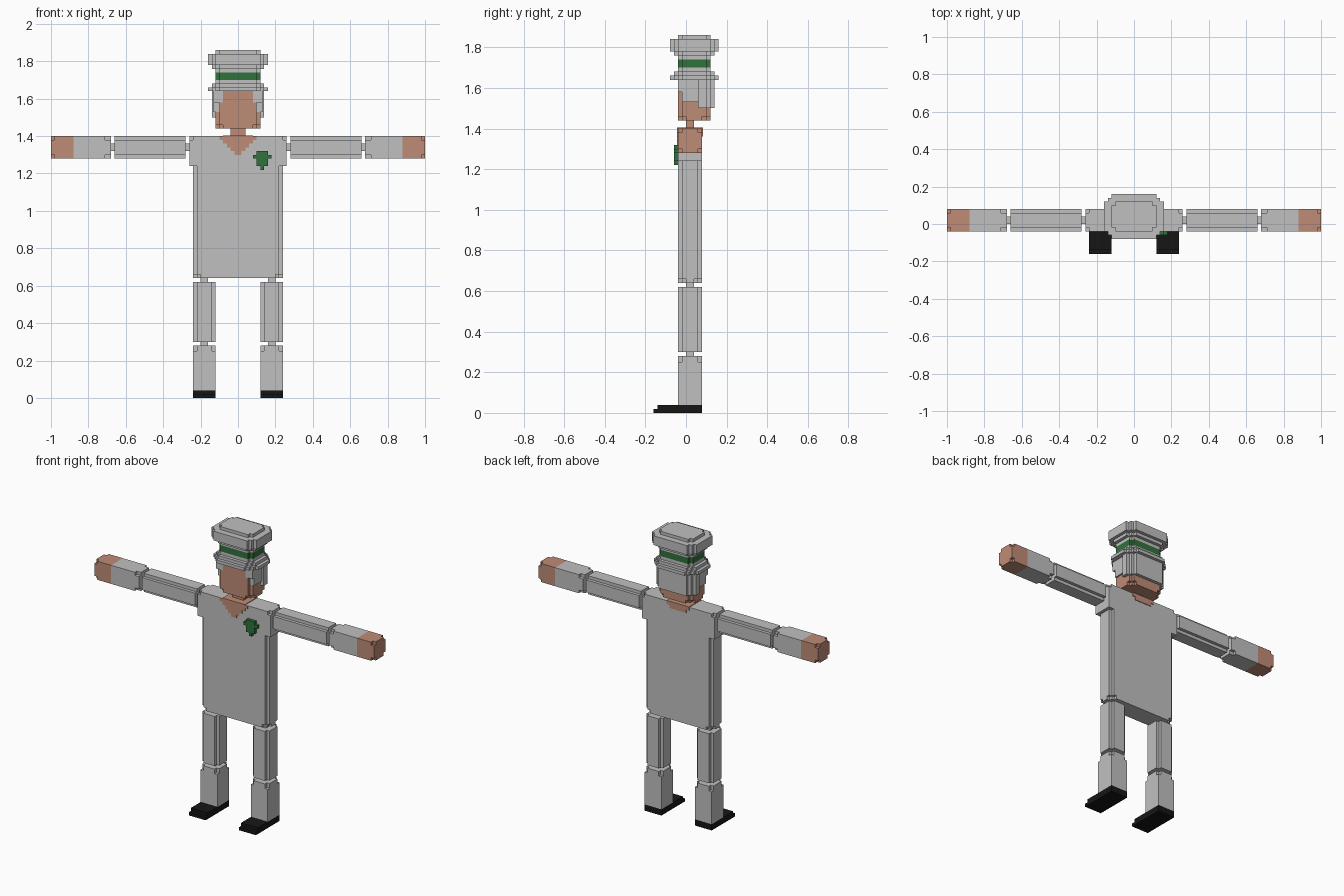
import bpy, bmesh

if "Cube" in bpy.data.objects:
    bpy.data.objects.remove(bpy.data.objects["Cube"])

STEP = 0.02  # size of one block


def material(name, rgb):
    m = bpy.data.materials.new(name)
    m.diffuse_color = (*rgb, 1)
    m.use_nodes = True
    m.node_tree.nodes["Principled BSDF"].inputs["Base Color"].default_value = m.diffuse_color
    return m


CLOTH = material("grey_cloth", (0.53, 0.53, 0.53))
SKIN = material("skin", (0.52, 0.26, 0.18))
GREEN = material("green", (0.03, 0.17, 0.045))
BLACK = material("black", (0.008, 0.008, 0.008))


def outline(a0, a1, b0, b1, n):
    """Rectangle whose corners are cut by n stair steps."""
    pts = []
    for sa, sb in ((1, 1), (-1, 1), (-1, -1), (1, -1)):
        a, b = (a1 if sa > 0 else a0), (b1 if sb > 0 else b0)
        corner = []
        for k in range(n + 1):
            corner.append((a - sa * k * STEP, b - sb * (n - k) * STEP))
            if k < n:
                corner.append((a - sa * (k + 1) * STEP, b - sb * (n - k) * STEP))
        pts += corner if sa * sb > 0 else corner[::-1]
    return pts


def stack(name, layers, axis="z", mirror=False):
    """Layers: (start, end, a0, a1, b0, b1, corner steps, material)."""
    bm = bmesh.new()
    mats = []
    for t0, t1, a0, a1, b0, b1, n, mat in layers:
        if mat not in mats:
            mats.append(mat)
        pts = outline(a0, a1, b0, b1, n)
        rings = []
        for t in (t0, t1):
            rings.append([bm.verts.new((a, b, t) if axis == "z" else (t, a, b))
                          for a, b in pts])
        low, high = rings
        faces = [bm.faces.new(low[::-1]), bm.faces.new(high)]
        for i in range(len(pts)):
            j = (i + 1) % len(pts)
            faces.append(bm.faces.new((low[i], low[j], high[j], high[i])))
        for f in faces:
            f.material_index = mats.index(mat)
    mesh = bpy.data.meshes.new(name)
    bm.to_mesh(mesh)
    bm.free()
    for m in mats:
        mesh.materials.append(m)
    ob = bpy.data.objects.new(name, mesh)
    bpy.context.collection.objects.link(ob)
    if mirror:
        ob.modifiers.new("mirror", "MIRROR").use_mirror_merge = False
    return ob


F, B = -0.04, 0.08  # front and back of body

# legs and shoes
stack("shoe", [(0, 0.02, 0.12, 0.24, -0.16, B, 0, BLACK),
               (0.02, 0.04, 0.12, 0.24, -0.14, B, 0, BLACK)], mirror=True)
stack("lower_leg", [(0.04, 0.25, 0.12, 0.24, F, B, 0, CLOTH),
                    (0.25, 0.28, 0.12, 0.24, F, B, 1, CLOTH)], mirror=True)
stack("upper_leg", [(0.30, 0.62, 0.12, 0.24, F, B, 1, CLOTH)], mirror=True)
stack("leg_joints", [(0.28, 0.30, 0.16, 0.20, 0, 0.04, 0, CLOTH),
                     (0.62, 0.64, 0.16, 0.20, 0, 0.04, 0, CLOTH)], mirror=True)

# torso with wider shoulders
stack("torso", [(0.64, 0.66, -0.24, 0.24, F, B, 2, CLOTH),
                (0.66, 1.24, -0.24, 0.24, F, B, 1, CLOTH),
                (1.24, 1.38, -0.26, 0.26, F, B, 0, CLOTH),
                (1.38, 1.40, -0.26, 0.26, F, B, 1, CLOTH)])

# stepped neckline plates, front, back and top
T = 0.004
collar = [(1.38 - i * STEP, 1.40 - i * STEP, -0.10 + i * STEP, 0.10 - i * STEP,
           F - T, F + T, 0, SKIN) for i in range(5)]
collar += [(1.38 - i * STEP, 1.40 - i * STEP, -0.08 + i * STEP, 0.08 - i * STEP,
            B - T, B + T, 0, SKIN) for i in range(2)]
collar.append((1.398, 1.40 + T, -0.08, 0.08, F - T, B + T, 0, SKIN))
stack("neckline", collar)

# chest emblem
stack("emblem", [(z0, z1, 0.13 - w, 0.13 + w, -0.06, F, 0, GREEN)
                 for z0, z1, w in ((1.22, 1.24, 0.01), (1.24, 1.28, 0.03),
                                   (1.28, 1.30, 0.05), (1.30, 1.32, 0.03))])

# arms and hands, extruded along x
stack("upper_arm", [(0.28, 0.66, F, B, 1.28, 1.40, 1, CLOTH)], "x", True)
stack("lower_arm", [(0.68, 0.71, F, B, 1.28, 1.40, 1, CLOTH),
                    (0.71, 0.88, F, B, 1.28, 1.40, 0, CLOTH),
                    (0.88, 0.98, F, B, 1.28, 1.40, 0, SKIN),
                    (0.98, 1.00, F, B, 1.28, 1.40, 1, SKIN)], "x", True)
stack("arm_joints", [(0.26, 0.28, 0, 0.04, 1.32, 1.36, 0, CLOTH),
                     (0.66, 0.68, 0, 0.04, 1.32, 1.36, 0, CLOTH)], "x", True)

# neck, head and hair
stack("neck", [(1.40, 1.44, -0.04, 0.04, 0, 0.04, 0, SKIN)])
stack("head", [(1.44, 1.46, -0.12, 0.12, F, 0.12, 2, SKIN),
               (1.46, 1.53, -0.12, 0.12, F, 0.12, 1, SKIN),
               (1.53, 1.58, -0.10, 0.10, F, 0.10, 0, SKIN),
               (1.58, 1.64, -0.08, 0.08, F, 0.10, 0, SKIN)])
stack("back_hair", [(1.50, 1.64, -0.14, 0.14, 0.02, 0.14, 2, CLOTH)])
stack("side_hair", [(1.53, 1.58, 0.08, 0.13, -0.02, 0.08, 0, CLOTH),
                    (1.58, 1.64, 0.08, 0.13, F, 0.08, 0, CLOTH)], mirror=True)


# tall hat with brim, band and crown
def ring(z0, z1, grow, n, mat=CLOTH):
    return (z0, z1, -0.12 - grow, 0.12 + grow, F - grow, 0.12 + grow, n, mat)


stack("hat", [ring(1.64, 1.66, 0.04, 3), ring(1.66, 1.68, 0.02, 2),
              ring(1.68, 1.70, 0, 1), ring(1.70, 1.74, 0, 1, GREEN),
              ring(1.74, 1.76, 0, 1), ring(1.76, 1.78, 0.02, 2),
              ring(1.78, 1.84, 0.04, 2), ring(1.84, 1.86, 0, 1)])
